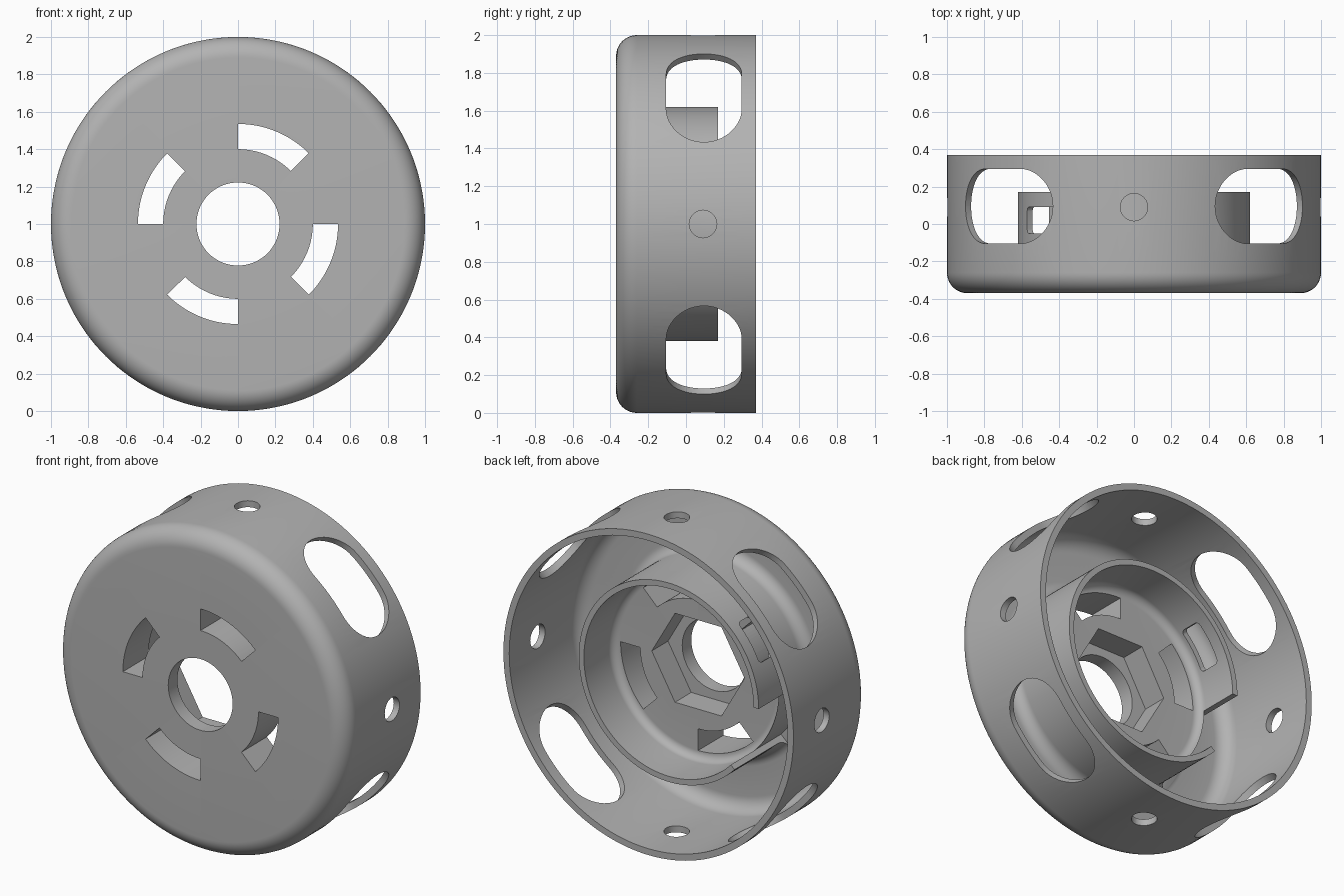
import bpy, bmesh
from math import sin, cos, pi, radians
from mathutils import Matrix, Vector

cube = bpy.data.objects.get("Cube")
if cube:
    bpy.data.objects.remove(cube, do_unlink=True)

# Material
grey = bpy.data.materials.new("plain grey")
grey.use_nodes = True
colour = (0.45, 0.45, 0.45, 1)
grey.diffuse_color = colour
grey.node_tree.nodes["Principled BSDF"].inputs["Base Color"].default_value = colour

CENTRE = Vector((0, 0, 1))
AXIAL = (Vector((1, 0, 0)), Vector((0, 0, 1)), Vector((0, 1, 0)))


def radial(deg):
    """Frame whose depth axis points outward at an angle around the y axis."""
    a = radians(deg)
    return (Vector((-sin(a), 0, cos(a))), Vector((0, 1, 0)), Vector((cos(a), 0, sin(a))))


def arc(cx, cy, r, start, end, n=10):
    angles = [radians(start + (end - start) * i / n) for i in range(n + 1)]
    return [(cx + r * cos(a), cy + r * sin(a)) for a in angles]


def make_object(name, bm):
    bmesh.ops.recalc_face_normals(bm, faces=bm.faces[:])
    mesh = bpy.data.meshes.new(name)
    bm.to_mesh(mesh)
    bm.free()
    mesh.materials.append(grey)
    obj = bpy.data.objects.new(name, mesh)
    bpy.context.collection.objects.link(obj)
    return obj


def prism(name, points, near, far, frame):
    """Extrude a flat outline along the depth axis of a frame."""
    u, v, w = frame
    bm = bmesh.new()
    face = bm.faces.new([bm.verts.new(CENTRE + u * p + v * q + w * near) for p, q in points])
    new = bmesh.ops.extrude_face_region(bm, geom=[face])["geom"]
    bmesh.ops.translate(bm, vec=w * (far - near),
                        verts=[g for g in new if isinstance(g, bmesh.types.BMVert)])
    cutter = make_object(name, bm)
    cutter.hide_render = True
    return cutter


def lathe(name, profile, steps=144):
    """Turn a closed (radius, y) section around the y axis."""
    bm = bmesh.new()
    rings = []
    for i in range(steps):
        a = 2 * pi * i / steps
        rings.append([bm.verts.new(CENTRE + Vector((r * cos(a), y, r * sin(a))))
                      for r, y in profile])
    for i, ring in enumerate(rings):
        after = rings[(i + 1) % steps]
        for j in range(len(profile)):
            k = (j + 1) % len(profile)
            bm.faces.new((ring[j], ring[k], after[k], after[j]))
    return make_object(name, bm)


def sector(inner, outer, start, end):
    return arc(0, 0, inner, start, end, 18) + arc(0, 0, outer, end, start, 18)


def rounded(half_w, half_h, r, cy, n=12):
    """Rounded rectangle outline."""
    x, y = half_w - r, half_h - r
    pts = arc(x, cy + y, r, 0, 90, n) + arc(-x, cy + y, r, 90, 180, n)
    pts += arc(-x, cy - y, r, 180, 270, n) + arc(x, cy - y, r, 270, 360, n)
    return [p for i, p in enumerate(pts)
            if (Vector(p) - Vector(pts[i - 1])).length > 0.0001]


# Cup section: front plate, rounded corner, outer wall, groove, inner collar, raised hub floor
BACK, FRONT, FLOOR, HUB, COLLAR = 0.37, -0.37, -0.33, -0.12, 0.17
section = [(0.222, FRONT)]
section += arc(0.89, FRONT + 0.11, 0.11, -90, 0, 12)
section += [(1, BACK), (0.96, BACK)]
section += arc(0.87, FLOOR + 0.09, 0.09, 0, -90)
section += arc(0.69, FLOOR + 0.07, 0.07, -90, -180)
section += [(0.62, COLLAR), (0.585, COLLAR)]
section += arc(0.535, HUB + 0.05, 0.05, 0, -90)
section += [(0.222, HUB)]
housing = lathe("round_housing", section)

# Cutters
cutters = [prism("hex_pocket", arc(0, 0, 0.32, 0, 300, 5), -0.28, 0, AXIAL)]
for start in (45, 135, 225, 315):
    cutters.append(prism("front_slot", sector(0.4, 0.535, start, start + 45), -0.5, 0, AXIAL))
    cutters.append(prism("wall_slot", rounded(0.33, 0.2, 0.199, 0.095), 0.8, 1.1, radial(start)))
    cutters.append(prism("wall_hole", arc(0, 0.09, 0.073, 0, 350, 35), 0.8, 1.1,
                         radial(start + 45)))
cutters.append(prism("collar_gap", sector(0.584, 0.72, 180, 223), FLOOR + 0.004, 0.3, AXIAL))
cutters.append(prism("collar_window", rounded(0.13, 0.072, 0.025, 0.02, 5), 0.5, 0.7,
                     radial(145)))

for cutter in cutters:
    cut = housing.modifiers.new(cutter.name, "BOOLEAN")
    cut.operation = "DIFFERENCE"
    cut.solver = "EXACT"
    cut.object = cutter

# Bake the cuts, drop the cutters and smooth the curved surfaces
bpy.context.view_layer.update()
baked = bpy.data.meshes.new_from_object(
    housing.evaluated_get(bpy.context.evaluated_depsgraph_get()))
housing.modifiers.clear()
housing.data = baked
for cutter in cutters:
    bpy.data.objects.remove(cutter, do_unlink=True)
for obj in bpy.context.selected_objects:
    obj.select_set(False)
bpy.context.view_layer.objects.active = housing
housing.select_set(True)
bpy.ops.object.shade_smooth_by_angle(angle=radians(30))
